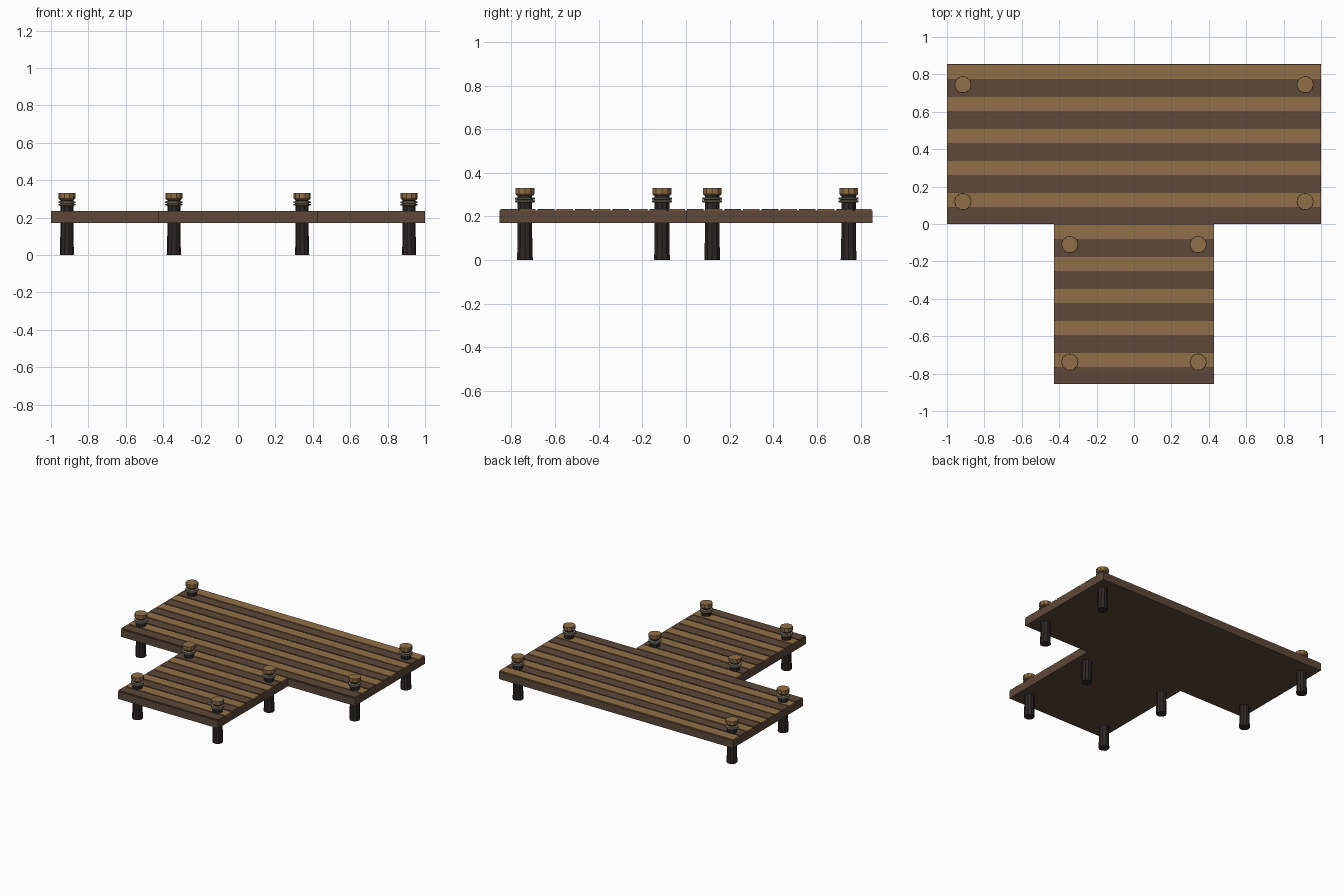
import bpy
import bmesh
import math

if "Cube" in bpy.data.objects:
    bpy.data.objects.remove(bpy.data.objects["Cube"], do_unlink=True)


def material(name, rgb):
    m = bpy.data.materials.new(name)
    m.use_nodes = True
    color = (*rgb, 1)
    m.diffuse_color = color
    m.node_tree.nodes["Principled BSDF"].inputs["Base Color"].default_value = color
    return m


light_wood = material("light wood", (0.28, 0.16, 0.065))
dark_wood = material("dark wood", (0.11, 0.065, 0.04))
post_wood = material("tarred post", (0.028, 0.021, 0.021))
rope = material("rope", (0.26, 0.22, 0.16))


def finish(name, bm, mat):
    mesh = bpy.data.meshes.new(name)
    bmesh.ops.recalc_face_normals(bm, faces=bm.faces)
    bm.to_mesh(mesh)
    bm.free()
    mesh.materials.append(mat)
    obj = bpy.data.objects.new(name, mesh)
    bpy.context.collection.objects.link(obj)
    return obj


def box(name, x_half, y0, y1, z0, z1, mat):
    bm = bmesh.new()
    bmesh.ops.create_cube(bm, size=1)
    for v in bm.verts:
        v.co.x *= 2 * x_half
        v.co.y = y1 if v.co.y > 0 else y0
        v.co.z = z1 if v.co.z > 0 else z0
    return finish(name, bm, mat)


def lathe(name, x, y, profile, sides, mat):
    """Closed, faceted solid from (radius, height) rings."""
    bm = bmesh.new()
    rings = []
    for r, z in profile:
        angles = [2 * math.pi * i / sides for i in range(sides)]
        rings.append([bm.verts.new((x + r * math.cos(a), y + r * math.sin(a), z))
                      for a in angles])
    for low, high in zip(rings, rings[1:]):
        for i in range(sides):
            j = (i + 1) % sides
            bm.faces.new((low[i], low[j], high[j], high[i]))
    bm.faces.new(rings[0][::-1])
    bm.faces.new(rings[-1])
    return finish(name, bm, mat)


DEPTH = 0.855
PLANKS = 10
PITCH = DEPTH / PLANKS
GAP = 0.009


# Deck slab with alternating planks on top
def deck(name, x_half, y0):
    box(name + "_slab", x_half, y0, y0 + DEPTH, 0.17, 0.227, dark_wood)
    for i in range(PLANKS):
        start = y0 + i * PITCH
        box(name + "_plank", x_half, start + GAP / 2, start + PITCH - GAP / 2,
            0.227, 0.235, light_wood if i % 2 else dark_wood)


# Mooring post with rope windings and a wooden cap
def post(x, y):
    lathe("post", x, y, [(0.038, 0), (0.035, 0.11), (0.035, 0.3)], 10, post_wood)
    for z in (0.269, 0.282):
        lathe("rope_ring", x, y, [(0.036, z - 0.006), (0.046, z - 0.003),
                                  (0.046, z + 0.003), (0.036, z + 0.006)], 12, rope)
    lathe("post_cap", x, y, [(0.038, 0.295), (0.045, 0.302), (0.045, 0.33)], 10, light_wood)


deck("main_deck", 1.0, 0)
deck("pier", DEPTH / 2, -DEPTH)

for side in (-1, 1):
    for x, y in ((0.915, 0.745), (0.915, 0.12), (0.343, -0.11), (0.343, -0.738)):
        post(side * x, y)
